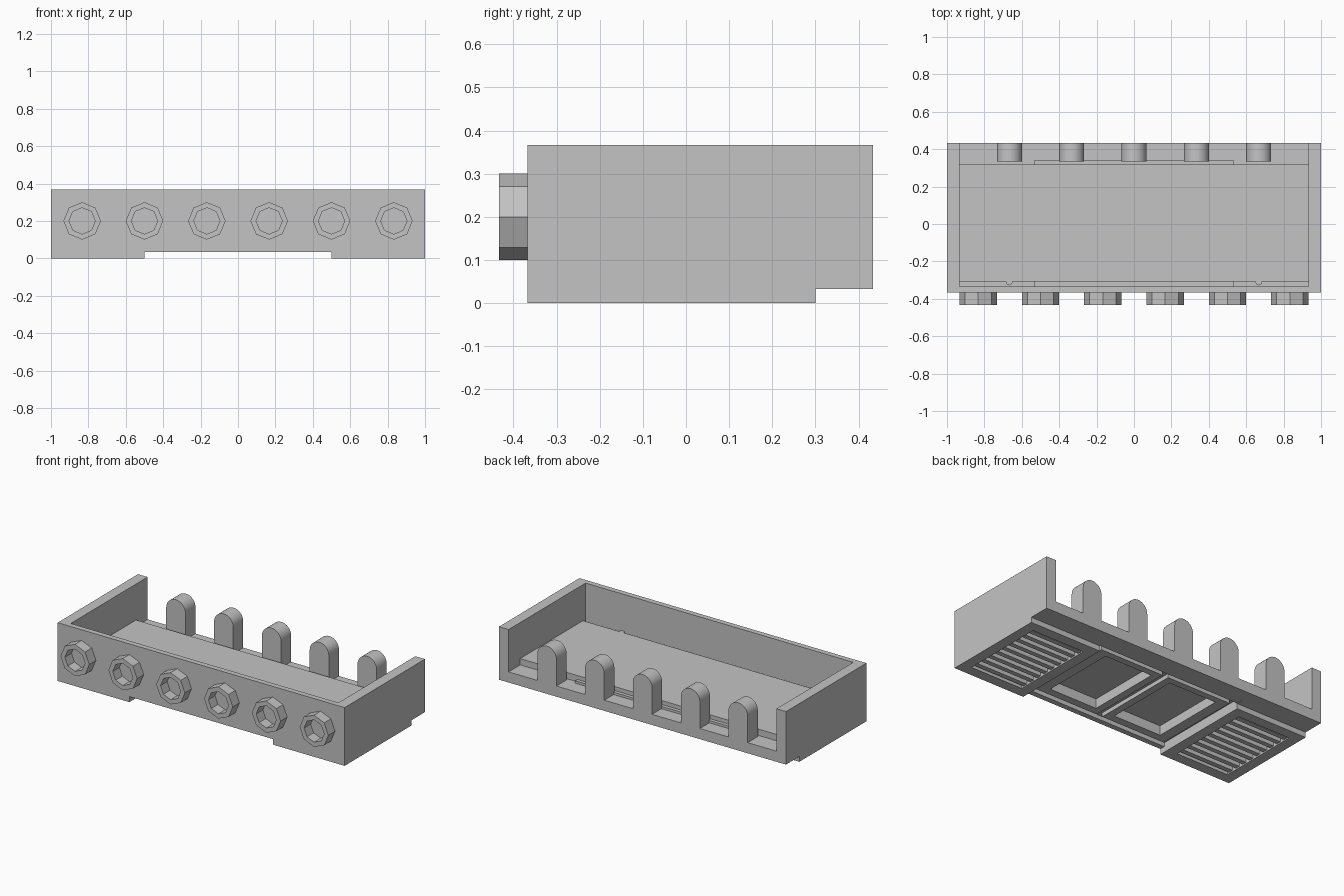
import bpy, bmesh, math
from mathutils import Matrix

if "Cube" in bpy.data.objects:
    bpy.data.objects.remove(bpy.data.objects["Cube"], do_unlink=True)

grey = bpy.data.materials.new("plain grey")
grey.use_nodes = True
GREY = (0.55, 0.55, 0.55, 1)
grey.diffuse_color = GREY
grey.node_tree.nodes["Principled BSDF"].inputs["Base Color"].default_value = GREY


def finish(name, bm):
    bmesh.ops.recalc_face_normals(bm, faces=bm.faces)
    mesh = bpy.data.meshes.new(name)
    bm.to_mesh(mesh)
    bm.free()
    mesh.materials.append(grey)
    obj = bpy.data.objects.new(name, mesh)
    bpy.context.collection.objects.link(obj)
    return obj


def add_box(bm, x0, x1, y0, y1, z0, z1):
    move = Matrix.Translation(((x0 + x1) / 2, (y0 + y1) / 2, (z0 + z1) / 2))
    size = Matrix.Diagonal((x1 - x0, y1 - y0, z1 - z0, 1))
    bmesh.ops.create_cube(bm, size=1, matrix=move @ size)


def box(name, *bounds):
    bm = bmesh.new()
    add_box(bm, *bounds)
    return finish(name, bm)


def cut(obj, *bounds):
    cutter = box("cutter", *bounds)
    cutter.hide_render = True
    mod = obj.modifiers.new("cut", "BOOLEAN")
    mod.operation, mod.solver, mod.object = "DIFFERENCE", "EXACT", cutter
    bpy.context.view_layer.objects.active = obj
    bpy.ops.object.modifier_apply(modifier=mod.name)
    bpy.data.objects.remove(cutter, do_unlink=True)


# Tray body: hollow inside, open at the back, stepped underneath
tray = box("tray_body", -1, 1, -0.367, 0.433, 0, 0.367)
cut(tray, -0.933, 0.933, -0.333, 1, 0.1, 1)
cut(tray, -2, 2, 0.3, 1, -1, 0.033)
cut(tray, -0.5, 0.5, -1, 0.35, -1, 0.035)
cut(tray, -0.5, 0.5, -0.333, 0.3, -1, 0.06)

# Raised floor panel and the low step around its middle
box("floor_panel", -0.933, 0.933, -0.307, 0.318, 0.098, 0.14)
box("floor_step", -0.535, 0.535, -0.333, 0.34, 0.098, 0.115)

for side in (-1, 1):
    label = "left" if side > 0 else "right"

    # Grille pocket with slats along x
    a, b = sorted((side * 0.567, side * 0.933))
    cut(tray, a, b, -0.3, 0.235, -1, 0.04)
    bm = bmesh.new()
    count = 9
    pitch = 0.535 / count
    for i in range(count):
        y = -0.3 + pitch * (i + 0.5)
        add_box(bm, a, b, y - pitch / 4, y + pitch / 4, 0.008, 0.041)
    finish(label + "_grille_slats", bm)

    # Square frame around a deep pocket
    a, b = sorted((side * 0.067, side * 0.4))
    cut(tray, a, b, -0.25, 0.23, -1, 0.095)
    c, d = sorted((side * 0.02, side * 0.467))
    bm = bmesh.new()
    add_box(bm, c, a, -0.3, 0.272, 0.035, 0.061)
    add_box(bm, b, d, -0.3, 0.272, 0.035, 0.061)
    add_box(bm, a, b, -0.3, -0.25, 0.035, 0.061)
    add_box(bm, a, b, 0.23, 0.272, 0.035, 0.061)
    finish(label + "_pocket_frame", bm)

    # Small peg at the front edge of the floor panel
    bm = bmesh.new()
    bmesh.ops.create_cone(bm, cap_ends=True, segments=12, radius1=0.017, radius2=0.017,
                          depth=0.04, matrix=Matrix.Translation((side * 0.667, -0.311, 0.119)))
    finish(label + "_floor_peg", bm)

# Round-topped posts along the open back
for n in range(5):
    x, r = (n - 2) / 3, 0.0667
    outline = [(x + r, 0.09)]
    outline += [(x + r * math.cos(math.pi * i / 16), 0.267 + r * math.sin(math.pi * i / 16))
                for i in range(17)]
    outline.append((x - r, 0.09))
    bm = bmesh.new()
    face = bm.faces.new([bm.verts.new((px, 0.333, pz)) for px, pz in outline])
    grown = bmesh.ops.extrude_face_region(bm, geom=[face])
    moved = [v for v in grown["geom"] if isinstance(v, bmesh.types.BMVert)]
    bmesh.ops.translate(bm, verts=moved, vec=(0, 0.1, 0))
    post = finish(f"back_post_{n + 1}", bm)
    bpy.ops.object.select_all(action="DESELECT")
    post.select_set(True)
    bpy.context.view_layer.objects.active = post
    bpy.ops.object.shade_smooth_by_angle(angle=math.radians(30))

# Hollow eight-sided studs across the front
for n in range(6):
    x = (n - 2.5) / 3
    bm = bmesh.new()
    rings = []
    for radius, y in ((0.1, -0.36), (0.1, -0.433), (0.07, -0.433), (0.07, -0.36)):
        rings.append([bm.verts.new((x + radius * math.sin(math.pi * i / 4), y,
                                    0.2 + radius * math.cos(math.pi * i / 4))) for i in range(8)])
    for k in range(4):
        p, q = rings[k], rings[(k + 1) % 4]
        for i in range(8):
            j = (i + 1) % 8
            bm.faces.new((p[i], p[j], q[j], q[i]))
    finish(f"front_stud_{n + 1}", bm)
